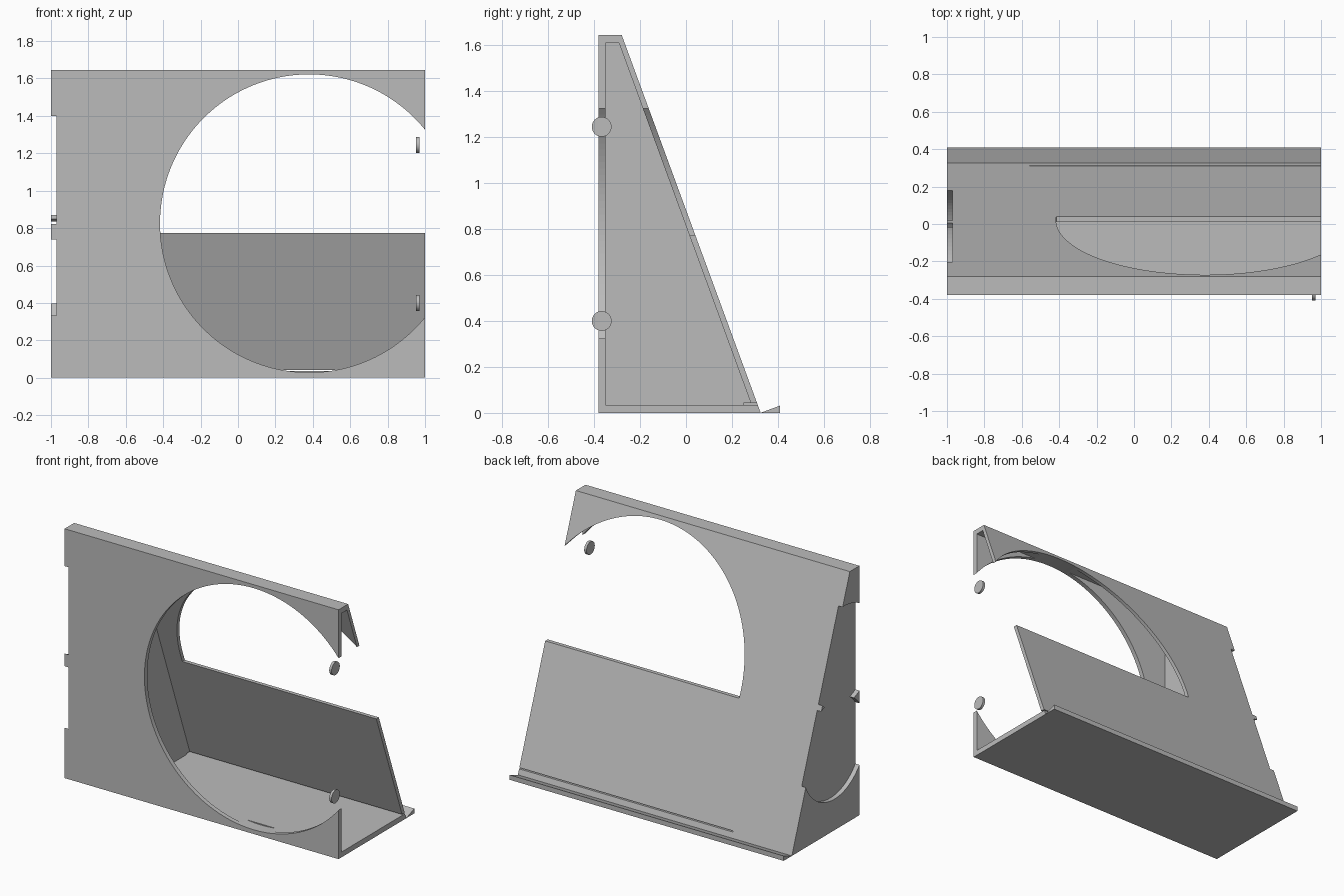
import bpy, bmesh, math
from mathutils import Vector

cube = bpy.data.objects.get("Cube")
if cube:
    bpy.data.objects.remove(cube, do_unlink=True)

grey = bpy.data.materials.new("plain grey")
grey.use_nodes = True
colour = (0.5, 0.5, 0.5, 1)
grey.diffuse_color = colour
grey.node_tree.nodes["Principled BSDF"].inputs["Base Color"].default_value = colour


def prism(name, points, axis, start, end):
    """Extrude a flat outline: (y, z) points along x, or (x, z) points along y."""
    bm = bmesh.new()
    place = (lambda p: (start, p[0], p[1])) if axis == "x" else (lambda p: (p[0], start, p[1]))
    face = bm.faces.new([bm.verts.new(place(p)) for p in points])
    grown = bmesh.ops.extrude_face_region(bm, geom=[face])
    step = Vector((end - start, 0, 0)) if axis == "x" else Vector((0, end - start, 0))
    moved = [g for g in grown["geom"] if isinstance(g, bmesh.types.BMVert)]
    bmesh.ops.translate(bm, verts=moved, vec=step)
    bmesh.ops.recalc_face_normals(bm, faces=bm.faces)
    mesh = bpy.data.meshes.new(name)
    bm.to_mesh(mesh)
    bm.free()
    mesh.materials.append(grey)
    obj = bpy.data.objects.new(name, mesh)
    bpy.context.collection.objects.link(obj)
    return obj


def arc(cx, cz, radius, first=0.0, last=2 * math.pi, count=96, closed=True):
    steps = count if closed else count - 1
    angles = [first + (last - first) * i / steps for i in range(count)]
    return [(cx + radius * math.cos(a), cz + radius * math.sin(a)) for a in angles]


def cut(obj, cutter):
    mod = obj.modifiers.new("cut", "BOOLEAN")
    mod.operation = "DIFFERENCE"
    mod.solver = "EXACT"
    mod.object = cutter
    cutter.hide_render = True
    bpy.context.view_layer.update()
    graph = bpy.context.evaluated_depsgraph_get()
    result = bpy.data.meshes.new_from_object(obj.evaluated_get(graph))
    obj.modifiers.clear()
    obj.data = result
    bpy.data.objects.remove(cutter, do_unlink=True)


# Wedge-shaped housing
housing = prism("housing", [(-0.38, 0), (0.325, 0), (-0.28, 1.645), (-0.38, 1.645)], "x", -1, 1)

# Inner cavity, open at one end
cut(housing, prism("cavity", [(-0.35, 0.035), (0.285, 0.035), (-0.292, 1.61), (-0.35, 1.61)],
                   "x", -0.55, 1.1))

# Round opening: upper part passes through both panels, lower part only the front
cx, cz, radius, sill = 0.38, 0.825, 0.797, 0.775
dip = math.asin((sill - cz) / radius)
upper = arc(cx, cz, radius, dip, math.pi - dip, 90, False)
lower = arc(cx, cz, radius, math.pi - dip, 2 * math.pi + dip, 90, False)
lower += [(cx + 0.7, 0.9), (cx - 0.7, 0.9)]
cut(housing, prism("upper_opening", upper, "y", -0.5, 0.5))
cut(housing, prism("lower_opening", lower, "y", -0.5, -0.3))

# Thin slot along the foot of the sloped panel
cut(housing, prism("slot", [(0.25, 0.035), (0.4, 0.035), (0.4, 0.042), (0.25, 0.042)],
                   "x", -0.56, 1.1))

# Two shallow round recesses in the closed end
for y, z in ((-0.12, 0.535), (-0.22, 1.11)):
    cut(housing, prism("recess", arc(y, z, 0.33), "x", -1.1, -0.97))

# Rear lip
prism("rear_lip", [(0.324, 0), (0.41, 0), (0.41, 0.032)], "x", -1, 1)

# Small discs near the open end
for name, z in (("lower_disc", 0.4), ("upper_disc", 1.245)):
    disc = prism(name, arc(-0.367, z, 0.043, count=48), "x", 0.953, 0.97)
    bpy.ops.object.select_all(action="DESELECT")
    disc.select_set(True)
    bpy.context.view_layer.objects.active = disc
    bpy.ops.object.shade_smooth_by_angle()
